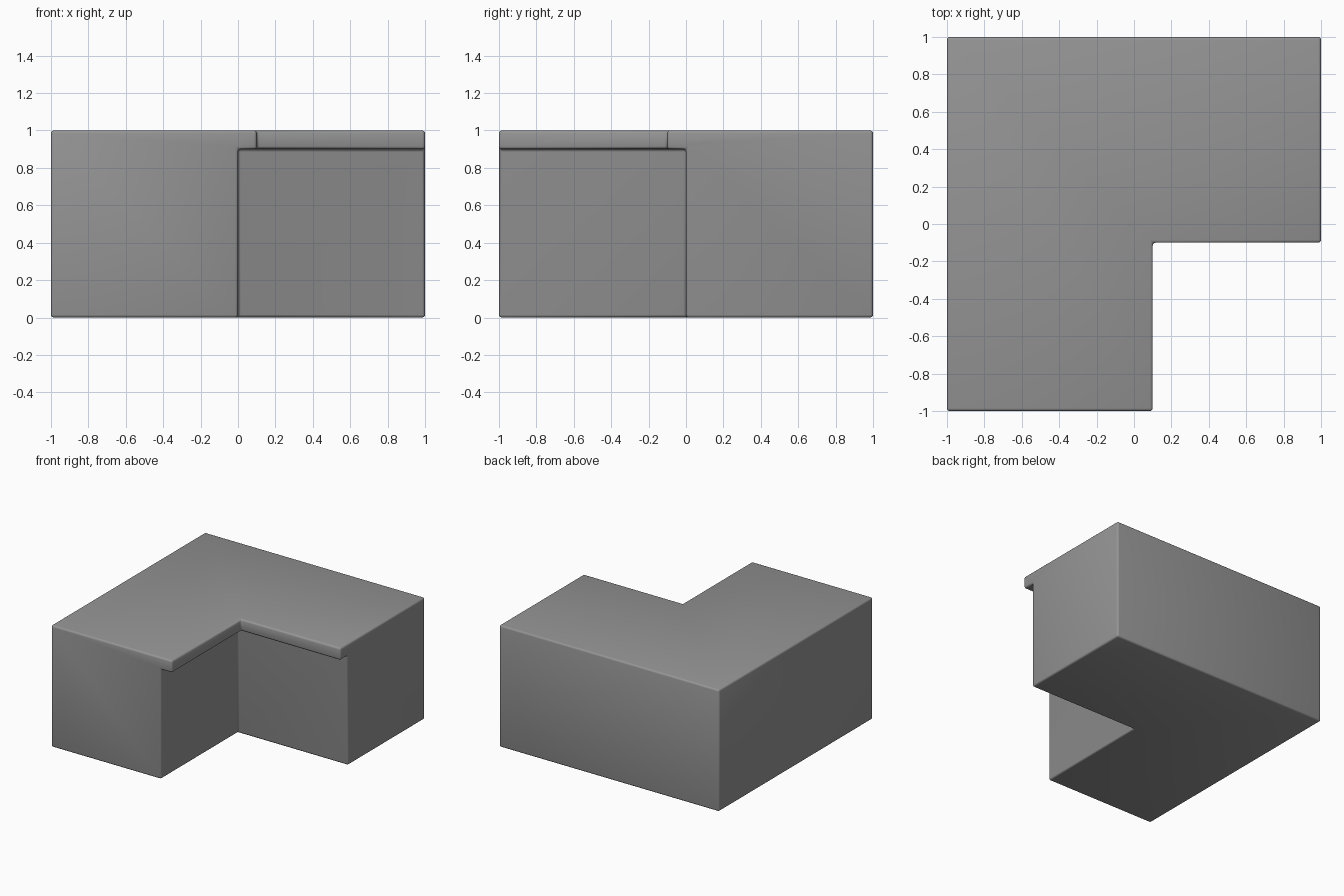
import bpy, bmesh

if "Cube" in bpy.data.objects:
    bpy.data.objects.remove(bpy.data.objects["Cube"])

R = 0.015  # edge rounding

# Plain grey
grey = bpy.data.materials.new("grey")
grey.diffuse_color = (0.3, 0.3, 0.3, 1)
grey.use_nodes = True
grey.node_tree.nodes["Principled BSDF"].inputs["Base Color"].default_value = grey.diffuse_color

def l_shape(bm, lip, z):
    """L outline; lip moves the inner edge outward over the notch."""
    pts = [(-1, -1), (lip, -1), (lip, -lip), (1, -lip), (1, 1), (-1, 1)]
    return [bm.verts.new((x, y, z)) for x, y in pts]

# Corner counter: body and overhanging worktop in one solid
bm = bmesh.new()
b = l_shape(bm, 0, 0)
t = l_shape(bm, 0.1, 1)
w = [bm.verts.new((x, y, 0.9)) for x, y in [(0, -1), (0, 0), (1, 0)]]
u = [bm.verts.new((x, y, 0.9)) for x, y in [(0.1, -1), (0.1, -0.1), (1, -0.1)]]
faces = [
    b[::-1], t,                                # bottom, top
    [b[5], b[0], t[0], t[5]],                  # left
    [b[4], b[5], t[5], t[4]],                  # back
    [b[0], b[1], w[0], u[0], t[1], t[0]],      # front end
    [b[3], b[4], t[4], t[3], u[2], w[2]],      # right end
    w + u[::-1],                               # underside of the lip
]
for i in range(2):                             # inner walls and lip edges
    faces.append([b[i + 1], b[i + 2], w[i + 1], w[i]])
    faces.append([u[i], u[i + 1], t[i + 2], t[i + 1]])
for f in faces:
    bm.faces.new(f)
bmesh.ops.recalc_face_normals(bm, faces=bm.faces[:])

# Round every edge
bmesh.ops.bevel(bm, geom=bm.edges[:], offset=R, offset_type='OFFSET',
                segments=3, profile=0.5, affect='EDGES')
mesh = bpy.data.meshes.new("corner_counter")
bm.to_mesh(mesh)
bm.free()
mesh.materials.append(grey)
counter = bpy.data.objects.new("corner_counter", mesh)
bpy.context.collection.objects.link(counter)

bpy.context.view_layer.objects.active = counter
counter.select_set(True)
bpy.ops.object.shade_smooth_by_angle(angle=0.7)
